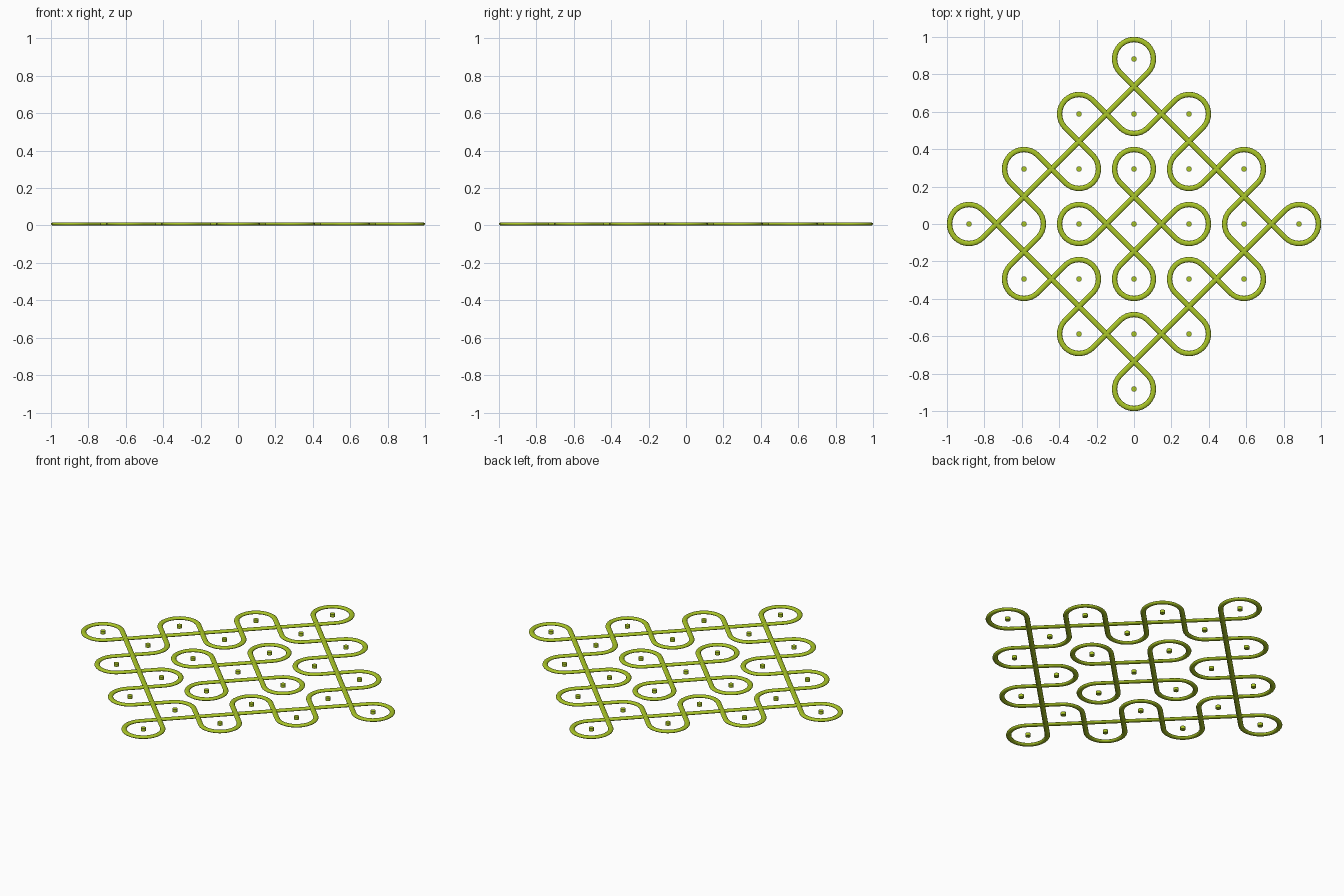
import bpy, math

if "Cube" in bpy.data.objects:
    bpy.data.objects.remove(bpy.data.objects["Cube"])

D = 0.2941                    # dot spacing
R = D / 2 / math.sqrt(2)      # loop radius, tangent to the diagonals
W, H = 0.0142, 0.017          # strand half width, height

mat = bpy.data.materials.new("lime")
mat.diffuse_color = (0.40, 0.56, 0.02, 1)
mat.use_nodes = True
mat.node_tree.nodes["Principled BSDF"].inputs["Base Color"].default_value = mat.diffuse_color

dots = [(i, j) for i in range(-3, 4) for j in range(-3, 4) if abs(i) + abs(j) <= 3]
DIRS = [(1, 0), (0, 1), (-1, 0), (0, -1)]


def joined(a, b):
    """True where the line crosses between neighbouring dots (same ring of the pattern)."""
    inner = lambda p: p == (0, 0) or abs(p[0]) + abs(p[1]) == 1
    return a in dots and b in dots and inner(a) == inner(b)


def gap(dot, k):
    return (dot[0] + DIRS[k][0] / 2, dot[1] + DIRS[k][1] / 2)


# Pieces of line round each dot, keyed by end crossing
pieces = []
for dot in dots:
    live = [k for k in range(4) if joined(dot, (dot[0] + DIRS[k][0], dot[1] + DIRS[k][1]))]
    for n, k in enumerate(live):
        k2 = live[(n + 1) % len(live)]
        turns = (k2 - k) % 4 or 4
        a0, a1 = (k + 0.5) * math.pi / 2, (k + turns - 0.5) * math.pi / 2
        steps = 8 * (turns - 1)
        pts = []
        for s in range(steps + 1):
            a = a0 + (a1 - a0) * s / max(steps, 1)
            pts.append((dot[0] * D + R * math.cos(a), dot[1] * D + R * math.sin(a)))
        # heading at each end: the strand goes straight on through a crossing
        pieces.append((gap(dot, k), gap(dot, k2), pts, dot))


def xy(g):
    return (g[0] * D, g[1] * D)


# Chain the pieces into closed loops
ends = {}
for n, (g0, g1, pts, dot) in enumerate(pieces):
    for g, near, side in ((g0, pts[0], 0), (g1, pts[-1], 1)):
        p = xy(g)
        key = (round(g[0] * 2), round(g[1] * 2), near[0] > p[0], near[1] > p[1])
        ends[key] = (n, side)
        ends[(n, side)] = key

loops, used = [], set()
for start in range(len(pieces)):
    if start in used:
        continue
    path, n, side = [], start, 0
    while n not in used:
        used.add(n)
        pts = pieces[n][2]
        path += [xy(pieces[n][side])] + (pts if side == 0 else pts[::-1])
        x, y, right, up = ends[(n, 1 - side)]
        n, side = ends[(x, y, not right, not up)]
    loops.append(path)


def strand(name, path):
    """Sweep a flattened round section along a closed path."""
    S, N = 12, len(path)
    verts, faces = [], []
    for i, (x, y) in enumerate(path):
        (ax, ay), (bx, by) = path[i - 1], path[(i + 1) % N]
        t = math.hypot(bx - ax, by - ay)
        nx, ny = (ay - by) / t, (bx - ax) / t
        for s in range(S):
            a = 2 * math.pi * s / S
            o = W * math.cos(a)
            verts.append((x + nx * o, y + ny * o, H / 2 * (1 + math.sin(a))))
    for i in range(N):
        for s in range(S):
            j, t = (i + 1) % N, (s + 1) % S
            faces.append((i * S + s, i * S + t, j * S + t, j * S + s))
    me = bpy.data.meshes.new(name)
    me.from_pydata(verts, [], [f[::-1] for f in faces])
    me.polygons.foreach_set("use_smooth", [True] * len(faces))
    me.materials.append(mat)
    bpy.context.collection.objects.link(bpy.data.objects.new(name, me))


for n, path in enumerate(loops):
    strand(f"looped_line_{n + 1}", path)

# Dots inside the loops
for n, (i, j) in enumerate(dots):
    bpy.ops.mesh.primitive_cylinder_add(vertices=16, radius=0.0142, depth=H,
                                        location=(i * D, j * D, H / 2))
    ob = bpy.context.object
    ob.name = f"dot_{n + 1}"
    ob.data.materials.append(mat)
    bpy.ops.object.shade_smooth_by_angle()
